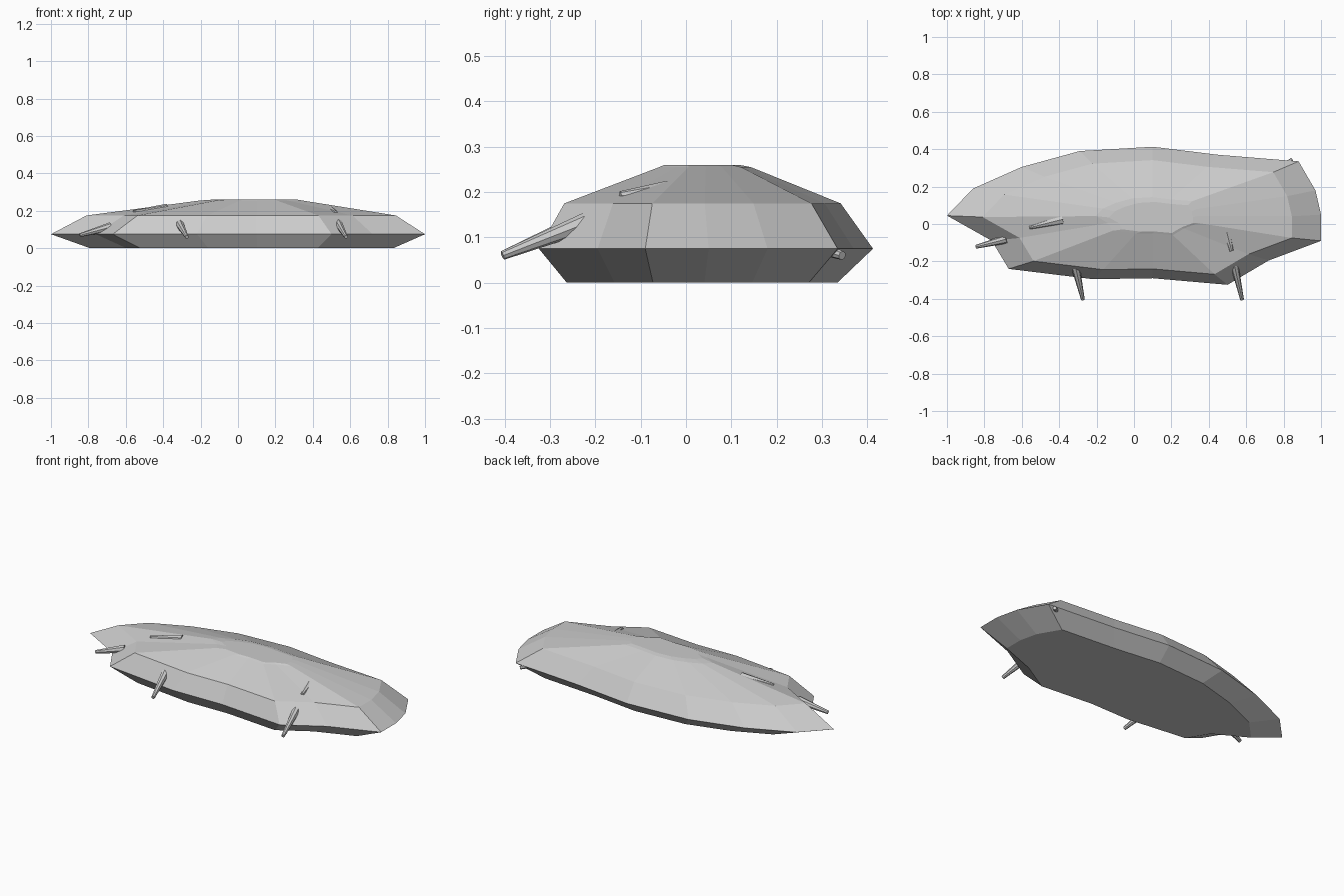
import bpy, bmesh
from mathutils import Vector

if "Cube" in bpy.data.objects:
    bpy.data.objects.remove(bpy.data.objects["Cube"])

# Widest outline of the hull, seen from above
OUTLINE = [(-1, .045), (-.76, -.09), (-.67, -.24), (-.22, -.295), (.1, -.29),
           (.5, -.325), (.72, -.195), (1, -.09), (1, .05), (.97, .18),
           (.88, .335), (.45, .37), (.1, .413), (-.29, .39), (-.6, .305), (-.86, .19)]

# Layers: scale, x offset, y offset, height
LAYERS = [(.81, .02, 0, 0), (1, 0, 0, .075), (.827, .017, 0, .175),
          (.275, .07, .03, .255), (.225, .09, .025, .26)]


def make_object(name, bm):
    bmesh.ops.recalc_face_normals(bm, faces=bm.faces)
    mesh = bpy.data.meshes.new(name)
    bm.to_mesh(mesh)
    bm.free()
    obj = bpy.data.objects.new(name, mesh)
    bpy.context.collection.objects.link(obj)
    return obj


def loft(name, rings):
    bm = bmesh.new()
    loops = [[bm.verts.new(p) for p in ring] for ring in rings]
    n = len(loops[0])
    for a, b in zip(loops, loops[1:]):
        for i in range(n):
            j = (i + 1) % n
            bm.faces.new((a[i], a[j], b[j], b[i]))
    bm.faces.new(loops[0])
    bm.faces.new(loops[-1])
    return make_object(name, bm)


def spike(name, base, tip, r1=.024, r2=.01):
    base, tip = Vector(base), Vector(tip)
    axis = tip - base
    bm = bmesh.new()
    bmesh.ops.create_cone(bm, cap_ends=True, segments=8, radius1=r1, radius2=r2,
                          depth=axis.length)
    bmesh.ops.rotate(bm, verts=bm.verts, matrix=axis.to_track_quat('Z', 'Y').to_matrix())
    bmesh.ops.translate(bm, verts=bm.verts, vec=(base + tip) / 2)
    return make_object(name, bm)


# Faceted hull
loft("hull", [[(x * s + ox, y * s + oy, z) for x, y in OUTLINE] for s, ox, oy, z in LAYERS])

# Protruding spikes along the front edge
spike("front_left_spike", (-.315, -.22, .135), (-.273, -.405, .06))
spike("front_right_spike", (.53, -.19, .145), (.578, -.405, .06))
spike("side_spike", (-.68, -.08, .115), (-.845, -.122, .07))

# Mostly buried spikes on the upper slopes
spike("upper_left_spike", (-.38, .025, .208), (-.56, -.02, .195), .03, .008)
spike("upper_right_spike", (.495, -.04, .2), (.522, -.145, .192), .025, .01)

# Tip emerging at the rear corner
spike("rear_spike", (.74, .26, .09), (.845, .345, .06), .02, .01)
